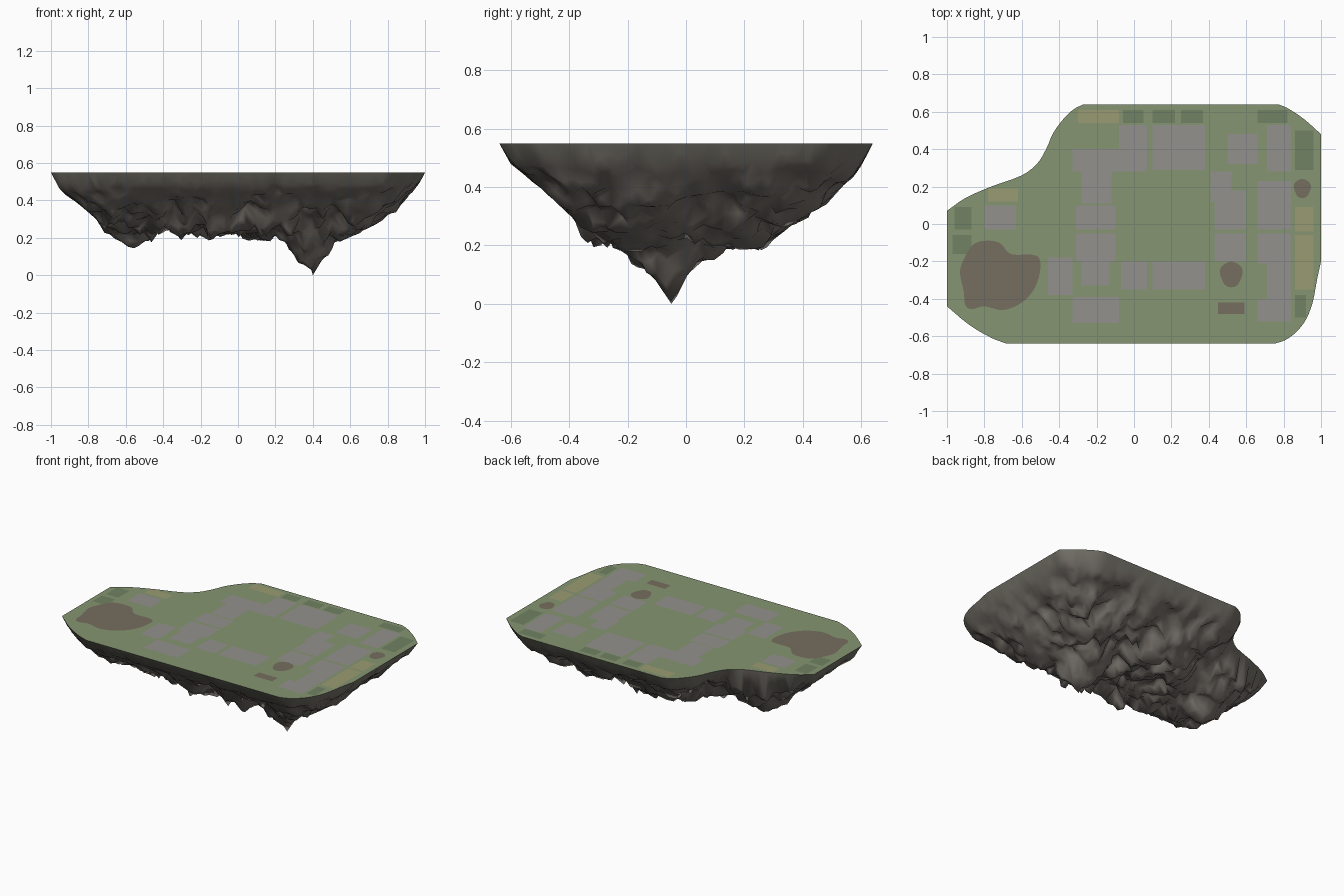
import bpy, bmesh, math, random
from mathutils import Vector, noise, geometry

if "Cube" in bpy.data.objects:
    bpy.data.objects.remove(bpy.data.objects["Cube"])

random.seed(4)
TOP = 0.55


def smooth_loop(pts, n=4):
    # Smooth closed loop; long straight sides stay straight and keep their corners
    out, m = [], len(pts)
    for i in range(m):
        p0, p1, p2, p3 = (Vector(pts[(i + k) % m]) for k in (-1, 0, 1, 2))
        length = (p2 - p1).length
        if length > .4:
            out.append(p1)
            continue
        t1 = p2 - p1 if (p1 - p0).length > .4 else (p2 - p0).normalized() * length
        t2 = p2 - p1 if (p3 - p2).length > .4 else (p3 - p1).normalized() * length
        for k in range(n):
            t = k / n
            out.append(p1 * (2*t**3 - 3*t*t + 1) + t1 * (t**3 - 2*t*t + t)
                       + p2 * (3*t*t - 2*t**3) + t2 * (t**3 - t*t))
    return out


# Island outline seen from above (counter-clockwise)
OUTLINE = smooth_loop([
    (-.27, .64), (.77, .64), (.82, .62), (.91, .56), (1, .48), (1, -.2), (.98, -.29),
    (.955, -.42), (.92, -.51), (.87, -.575), (.81, -.62), (.75, -.64), (-.68, -.64),
    (-.76, -.61), (-.88, -.54), (-1, -.44), (-1, .07), (-.9, .14), (-.75, .205),
    (-.6, .26), (-.52, .32), (-.47, .40), (-.43, .49), (-.37, .57), (-.32, .615)][::-1], 3)
EDGES = list(zip(OUTLINE, OUTLINE[1:] + OUTLINE[:1]))


def material(name, rgb):
    m = bpy.data.materials.new(name)
    m.diffuse_color = (*rgb, 1)
    m.use_nodes = True
    m.node_tree.nodes["Principled BSDF"].inputs["Base Color"].default_value = m.diffuse_color
    return m


def finish(bm, name, *mats):
    me = bpy.data.meshes.new(name)
    bm.to_mesh(me)
    bm.free()
    ob = bpy.data.objects.new(name, me)
    bpy.context.collection.objects.link(ob)
    for m in mats:
        me.materials.append(m)


def flat_shapes(name, polys, z, mat):
    bm = bmesh.new()
    for poly in polys:
        f = bm.faces.new([bm.verts.new((p[0], p[1], z)) for p in poly])
        f.normal_update()
        if f.normal.z < 0:
            f.normal_flip()
    finish(bm, name, mat)


def rect(x0, x1, y0, y1):
    return [(x0, y0), (x1, y0), (x1, y1), (x0, y1)]


def blob(x, y, r, n=20):
    return [(x + r * math.cos(a) * (1 + .1 * math.sin(3 * a)), y + r * 1.15 * math.sin(a))
            for a in (2 * math.pi * i / n for i in range(n))]


def rim_distance(p):
    best = 9
    for a, b in EDGES:
        ab = b - a
        t = max(0, min(1, (p - a).dot(ab) / ab.length_squared))
        best = min(best, (p - a - ab * t).length)
    return best


def inside(p):
    hit = False
    for a, b in EDGES:
        if (a.y > p.y) != (b.y > p.y) and p.x < a.x + (p.y - a.y) * (b.x - a.x) / (b.y - a.y):
            hit = not hit
    return hit


def lookup(table, t):
    for (a, u), (b, v) in zip(table, table[1:]):
        if t <= b:
            return u + (v - u) * (t - a) / (b - a)
    return table[-1][1]


# Rock depth against distance from the rim, and lowest heights along x and y
DEPTH = [(0, 0), (.02, .04), (.05, .085), (.15, .16), (.25, .235), (.33, .295), (.42, .31), (2, .31)]
LOW_X = [(-1, .55), (-.95, .45), (-.85, .38), (-.75, .29), (-.68, .19), (-.55, .13), (-.5, .17),
         (-.3, .18), (.2, .18), (.3, .08), (.4, 0), (.45, .08), (.53, .17), (.7, .25), (.8, .32),
         (.87, .34), (.95, .45), (1, .55)]
LOW_Y = [(-.64, .55), (-.6, .48), (-.5, .4), (-.4, .31), (-.31, .18), (-.2, .14), (-.12, .06),
         (-.05, 0), (0, .09), (.08, .14), (.24, .16), (.3, .23), (.4, .29), (.5, .35), (.6, .43), (.64, .55)]


def rock_height(x, y, d):
    m = min(1, d / .25)
    q = Vector((x, y, 0))
    # broad swells, sharp downward ridges, fine grain
    rough = .08 * noise.noise(q * 4.5) + .16 * (.2 - abs(noise.noise(q * 7 + Vector((3, 7, 1)))))
    rough += .055 * noise.noise(q * 21)
    z = TOP - lookup(DEPTH, d) - m * rough
    # main spike and smaller left peak
    dx, dy = x - .4, y + .05
    r = math.hypot(dx * (1.3 if dx > 0 else .95), dy)
    z = min(z, r * (1.2 + .6 * noise.noise(q * 14)))
    r = math.hypot(x + .56, y + .04)
    z = min(z, .13 + r * (.95 + .6 * noise.noise(q * 12)))
    # keep within the side outlines
    floor = max(lookup(LOW_X, x), lookup(LOW_Y, y))
    if z < floor:
        z = floor + .03 * m * abs(noise.noise(q * 16)) * min(1, floor * 8)
    return min(z, TOP)


# Rocky underside: jittered points triangulated inside the outline
pts = []
for a, b in EDGES:
    n = max(1, round((b - a).length / .04))
    pts += [a.lerp(b, i / n) for i in range(n)]
n_rim = len(pts)
pts.append(Vector((.4, -.05)))
STEP = .032
for i in range(-32, 33):
    for j in range(-21, 22):
        p = Vector(((i + random.uniform(-.35, .35)) * STEP, (j + random.uniform(-.35, .35)) * STEP))
        if inside(p) and rim_distance(p) > .015 and (p - pts[n_rim]).length > .02:
            pts.append(p)
cdt = geometry.delaunay_2d_cdt(pts, [], [list(range(n_rim))], 1, 1e-6)
bm = bmesh.new()
verts = [bm.verts.new((p[0], p[1], TOP)) for p in cdt[0]]
for f in cdt[2]:
    face = bm.faces.new([verts[i] for i in f])
    face.normal_update()
    if face.normal.z > 0:
        face.normal_flip()
for v in verts:
    x, y = v.co.x, v.co.y
    d = rim_distance(Vector((x, y)))
    if d < .001:
        continue
    v.co.z = rock_height(x, y, d)
    if v.co.z > .02:                       # sideways shift makes small overhangs
        k = .03 * min(1, d / .3)
        s = Vector((x * 9, y * 9, v.co.z * 9))
        v.co.x += k * noise.noise(s)
        v.co.y += k * noise.noise(s + Vector((20, 5, 9)))
for f in bm.faces:
    f.smooth = True
    if f.calc_center_median().z > .5:
        f.material_index = 1
finish(bm, "rock_underside", material("rock", (.19, .17, .15)),
       material("mossy_rock", (.18, .175, .145)))

# Flat grass top
flat_shapes("grass_top", [OUTLINE], TOP, material("grass", (.235, .3, .165)))

# Grey paved plots
PAVING = [(-.08, .07, .28, .53), (-.33, -.08, .28, .40), (-.28, -.12, .11, .28),
          (-.31, -.10, -.03, .10), (-.31, -.10, -.2, -.05), (-.28, -.13, -.33, -.2),
          (-.33, -.08, -.53, -.39), (-.46, -.33, -.38, -.18), (-.07, .07, -.35, -.2),
          (.1, .38, -.35, -.2), (.1, .38, .29, .53), (.5, .66, .32, .48), (.71, .84, .28, .53),
          (.41, .52, .12, .28), (.43, .52, -.03, .12), (.52, .6, -.03, .18), (.43, .6, -.2, -.05),
          (.66, .84, -.03, .23), (.66, .84, -.21, -.05), (.71, .84, -.52, -.21),
          (.66, .71, -.52, -.4), (-.8, -.63, -.03, .1)]
flat_shapes("paved_plots", [rect(*r) for r in PAVING], TOP + .001, material("paving", (.295, .285, .27)))

# Dark green beds
BEDS = [(-.06, .05, .54, .61), (.1, .22, .54, .61), (.25, .37, .54, .61), (.66, .82, .54, .61),
        (.86, .96, .29, .5), (-.96, -.87, -.03, .09), (-.97, -.87, -.16, -.06), (.86, .92, -.5, -.38)]
flat_shapes("hedge_beds", [rect(*r) for r in BEDS], TOP + .001, material("hedge", (.165, .225, .125)))

# Dry grass beds
DRY = [(-.3, -.08, .54, .61), (-.78, -.62, .12, .19), (.86, .96, -.04, .09), (.86, .96, -.35, -.06)]
flat_shapes("dry_beds", [rect(*r) for r in DRY], TOP + .001, material("dry_grass", (.32, .33, .17)))

# Bare earth patches
BIG = [(-.93, -.25), (-.9, -.17), (-.86, -.11), (-.8, -.09), (-.72, -.1), (-.66, -.16), (-.52, -.17),
       (-.5, -.23), (-.53, -.34), (-.6, -.42), (-.7, -.46), (-.8, -.44), (-.89, -.45), (-.91, -.36)]
flat_shapes("earth_patches", [smooth_loop(BIG), blob(.52, -.27, .06), blob(.9, .19, .045),
                              rect(.45, .59, -.48, -.42)],
            TOP + .0015, material("earth", (.18, .155, .115)))
